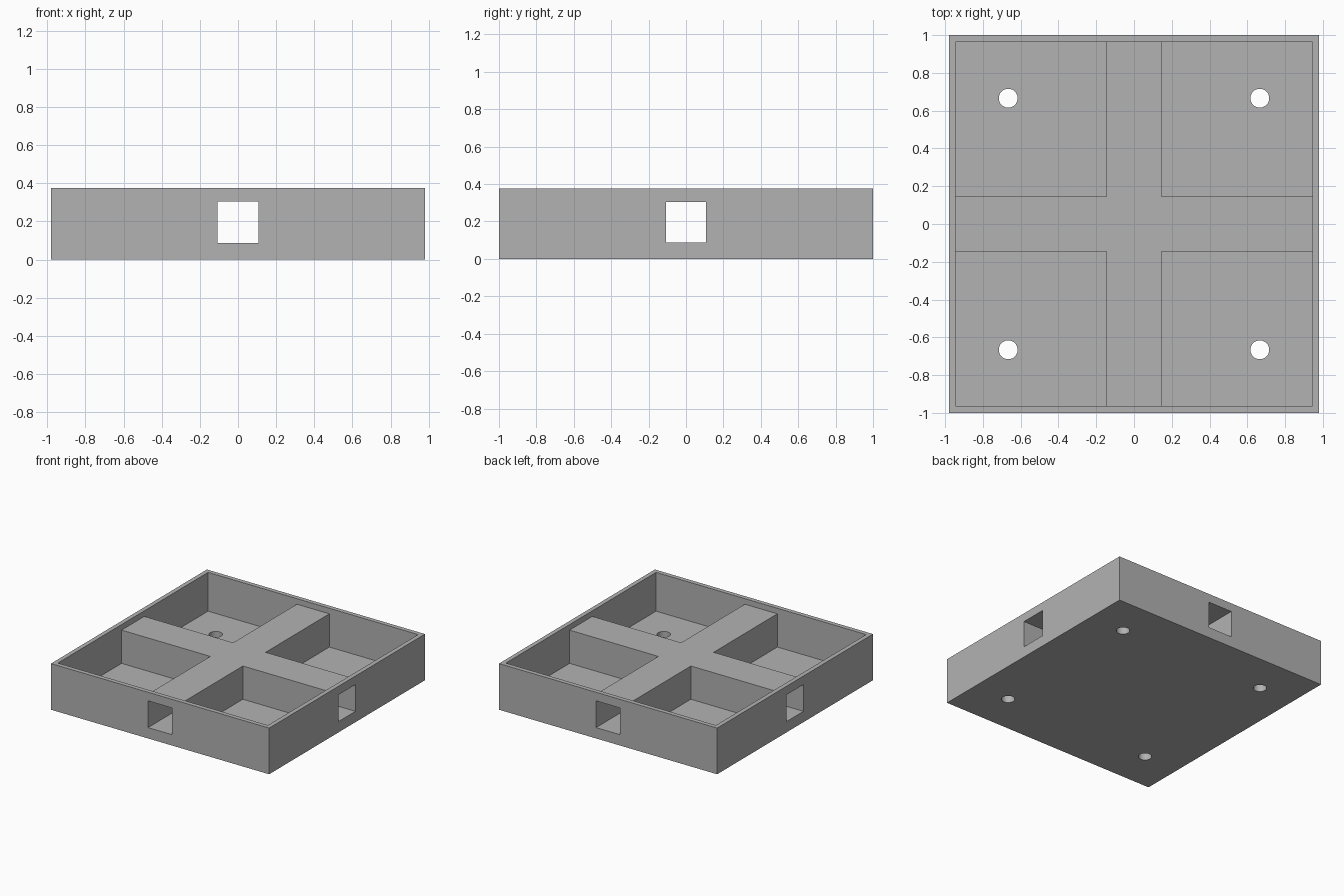
import bpy
import bmesh
from mathutils import Matrix

cube = bpy.data.objects.get("Cube")
if cube:
    bpy.data.objects.remove(cube, do_unlink=True)

# Overall sizes
HX, HY, HEIGHT = 0.98, 1.0, 0.375
WALL, FLOOR = 0.036, 0.06
ARM, ARM_TOP = 0.146, 0.33
DUCT, DUCT_LOW, DUCT_HIGH = 0.108, 0.088, 0.305
HOLE, HOLE_RADIUS = 0.666, 0.05

grey = bpy.data.materials.new("plain grey")
grey.use_nodes = True
colour = (0.448, 0.448, 0.448, 1)
grey.diffuse_color = colour
grey.node_tree.nodes["Principled BSDF"].inputs["Base Color"].default_value = colour


def add_object(name, bm):
    bmesh.ops.recalc_face_normals(bm, faces=bm.faces)
    mesh = bpy.data.meshes.new(name)
    bm.to_mesh(mesh)
    bm.free()
    mesh.materials.append(grey)
    obj = bpy.data.objects.new(name, mesh)
    bpy.context.collection.objects.link(obj)
    return obj


def prism(name, outline, low, high):
    bm = bmesh.new()
    face = bm.faces.new([bm.verts.new((x, y, low)) for x, y in outline])
    grown = bmesh.ops.extrude_face_region(bm, geom=[face])["geom"]
    verts = [v for v in grown if isinstance(v, bmesh.types.BMVert)]
    bmesh.ops.translate(bm, verts=verts, vec=(0, 0, high - low))
    return add_object(name, bm)


def rectangle(x, y):
    return [(-x, -y), (x, -y), (x, y), (-x, y)]


def plus(x, y, w):
    return [(-w, -y), (w, -y), (w, -w), (x, -w), (x, w), (w, w),
            (w, y), (-w, y), (-w, w), (-x, w), (-x, -w), (-w, -w)]


def combine(target, tool, operation):
    mod = target.modifiers.new(tool.name, "BOOLEAN")
    mod.operation, mod.solver, mod.object = operation, "EXACT", tool
    bpy.context.view_layer.objects.active = target
    bpy.ops.object.modifier_apply(modifier=mod.name)
    bpy.data.objects.remove(tool, do_unlink=True)


# Open tray with thin walls
tray = prism("tray", rectangle(HX, HY), 0, HEIGHT)
combine(tray, prism("tray_cavity", rectangle(HX - WALL, HY - WALL), FLOOR, HEIGHT + 0.2), "DIFFERENCE")

# Cross-shaped divider, set just below the rim
combine(tray, prism("cross_divider", plus(HX - WALL / 2, HY - WALL / 2, ARM), FLOOR / 2, ARM_TOP), "UNION")

# Square ducts running through both arms of the cross
combine(tray, prism("duct_cutter", plus(HX + 0.2, HY + 0.2, DUCT), DUCT_LOW, DUCT_HIGH), "DIFFERENCE")

# One round hole in the floor of each pocket
bm = bmesh.new()
for sx in (-1, 1):
    for sy in (-1, 1):
        bmesh.ops.create_cone(bm, cap_ends=True, segments=32, radius1=HOLE_RADIUS, radius2=HOLE_RADIUS,
                              depth=0.3, matrix=Matrix.Translation((sx * HOLE, sy * HOLE, 0)))
combine(tray, add_object("hole_cutter", bm), "DIFFERENCE")

# Smooth hole walls, sharp edges elsewhere
bpy.ops.object.select_all(action="DESELECT")
tray.select_set(True)
bpy.context.view_layer.objects.active = tray
bpy.ops.object.shade_smooth_by_angle()
